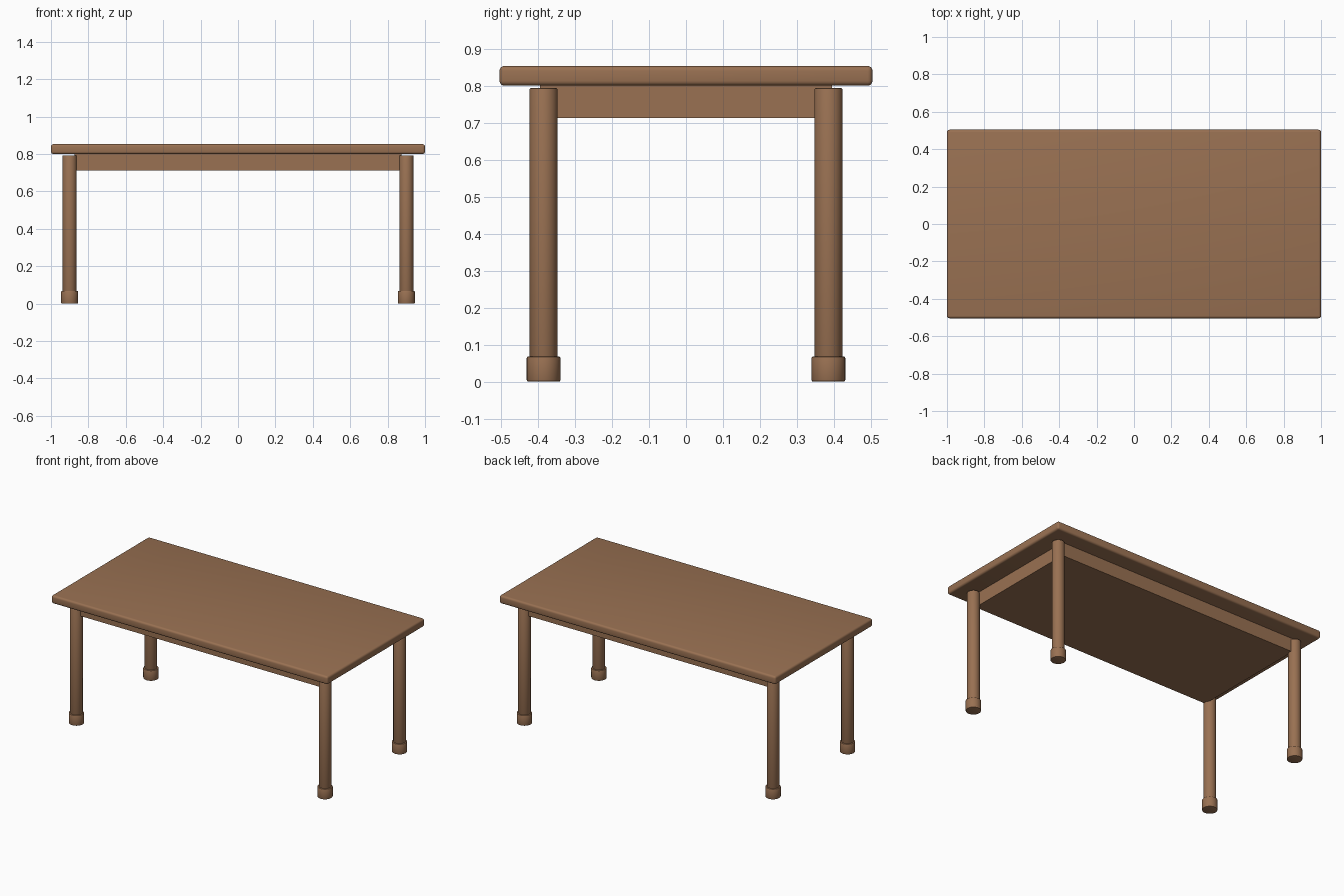
import bpy
import math

if "Cube" in bpy.data.objects:
    bpy.data.objects.remove(bpy.data.objects["Cube"])

wood = bpy.data.materials.new("brown wood")
wood.diffuse_color = (0.32, 0.165, 0.085, 1)
wood.use_nodes = True
wood.node_tree.nodes["Principled BSDF"].inputs["Base Color"].default_value = wood.diffuse_color


def finish(obj, name, bevel, segments=4):
    obj.name = name
    obj.data.materials.append(wood)
    if bevel:
        mod = obj.modifiers.new("rounded edges", "BEVEL")
        mod.width = bevel
        mod.segments = segments
        mod.limit_method = "ANGLE"
        mod.angle_limit = math.radians(40)
        bpy.ops.object.modifier_apply(modifier=mod.name)
    bpy.ops.object.shade_smooth_by_angle(angle=math.radians(35))


def box(name, half_x, half_y, z0, z1, bevel=0):
    bpy.ops.mesh.primitive_cube_add(size=1, location=(0, 0, (z0 + z1) / 2))
    obj = bpy.context.object
    obj.scale = (2 * half_x, 2 * half_y, z1 - z0)
    bpy.ops.object.transform_apply(location=False, rotation=False, scale=True)
    finish(obj, name, bevel)


def post(name, x, y, radius, z0, z1, bevel):
    bpy.ops.mesh.primitive_cylinder_add(vertices=32, radius=radius, depth=z1 - z0,
                                        location=(x, y, (z0 + z1) / 2))
    finish(bpy.context.object, name, bevel, 2)


# Top slab and the solid frame block beneath it
box("table_top", 1.0, 0.504, 0.80, 0.853, 0.013)
box("apron", 0.875, 0.395, 0.712, 0.805)

# Four round legs with wider feet
for sx, side in ((-1, "left"), (1, "right")):
    for sy, end in ((-1, "front"), (1, "back")):
        x, y = sx * 0.90, sy * 0.385
        post(f"{end}_{side}_leg", x, y, 0.0375, 0.03, 0.793, 0.003)
        post(f"{end}_{side}_foot", x, y, 0.0455, 0.0, 0.068, 0.004)
